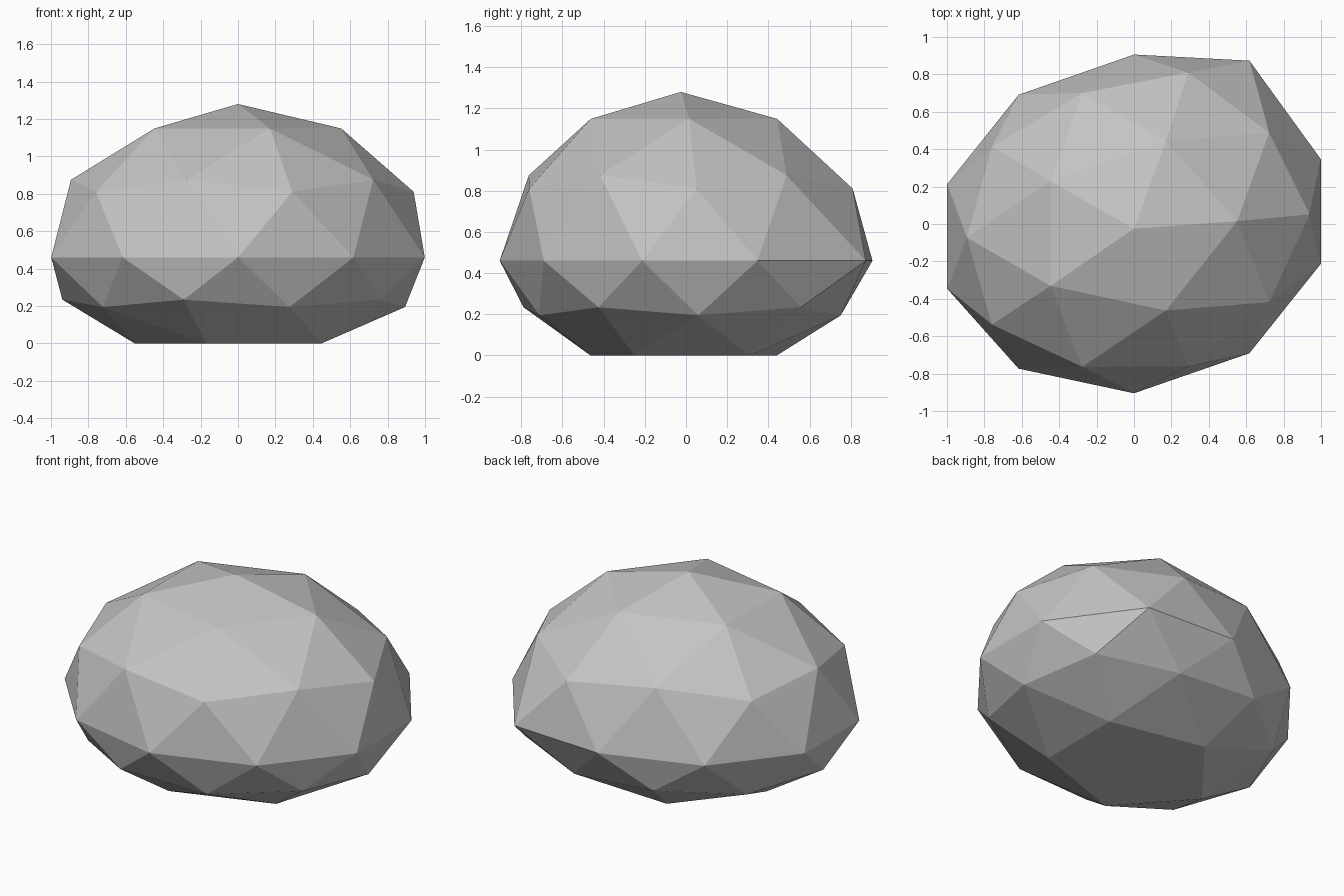
import bpy
import bmesh
from mathutils import Vector

old = bpy.data.objects.get("Cube")
if old:
    bpy.data.objects.remove(old, do_unlink=True)

WAIST = 0.46                          # height of the widest ring
BULGE = Vector((0.588, 0.809, 0))     # direction of the swollen back corner


def shape(p):
    """Turn a unit sphere point into the domed, flat-bottomed stone."""
    # Flattened, slightly skewed outline
    x = 1.05 * p.x
    y = 0.905 * p.y + 0.07 * p.x - 0.025 * max(p.z, 0)
    # Swollen corner
    y += 0.1 * max(0, 1 - ((p - BULGE).length / 0.62) ** 3)
    # Tall dome above the waist, shallow bowl with a flat base below
    if p.z > 0:
        z = WAIST + p.z * (0.755 + 0.065 * p.z)
    else:
        z = WAIST + 0.505 * p.z
    return Vector((x, y, z if z > 0.05 else 0))


# Stone material
stone = bpy.data.materials.new("stone grey")
stone.use_nodes = True
colour = (0.55, 0.55, 0.55, 1)
stone.diffuse_color = colour
stone.node_tree.nodes["Principled BSDF"].inputs["Base Color"].default_value = colour

# Faceted boulder
bm = bmesh.new()
bmesh.ops.create_icosphere(bm, subdivisions=2, radius=1)
for v in bm.verts:
    v.co = shape(v.co.copy())

# Merge the flat underside into one face
base = [f for f in bm.faces if all(v.co.z < 0.01 for v in f.verts)]
bmesh.ops.dissolve_faces(bm, faces=base, use_verts=True)
bmesh.ops.recalc_face_normals(bm, faces=bm.faces)

mesh = bpy.data.meshes.new("boulder")
bm.to_mesh(mesh)
bm.free()
mesh.materials.append(stone)
boulder = bpy.data.objects.new("boulder", mesh)
bpy.context.collection.objects.link(boulder)
